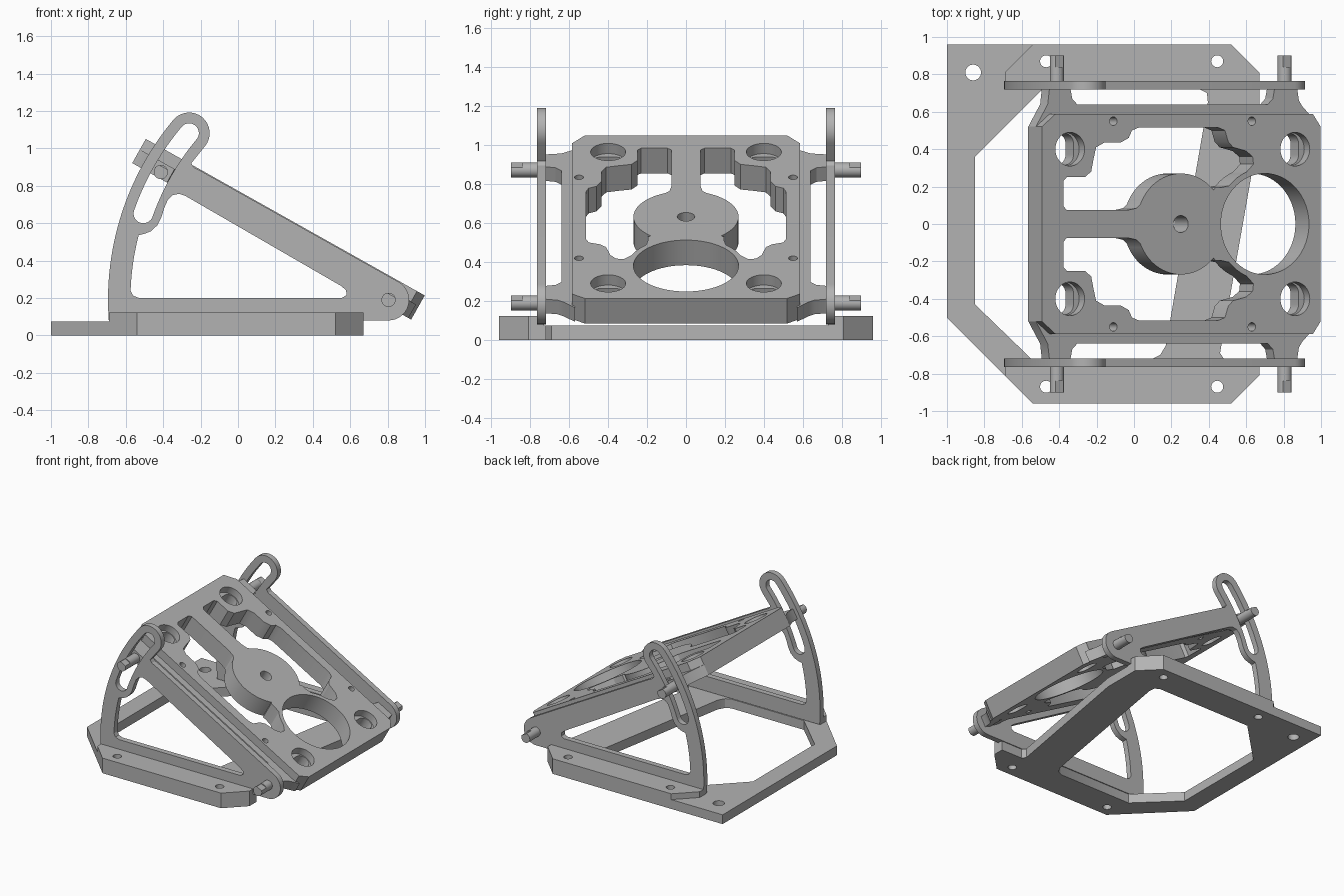
import bpy
import bmesh
from math import sin, cos, pi, radians
from mathutils import Matrix, Vector

if "Cube" in bpy.data.objects:
    bpy.data.objects.remove(bpy.data.objects["Cube"], do_unlink=True)

grey = bpy.data.materials.new("machined_grey")
grey.use_nodes = True
colour = (0.45, 0.45, 0.45, 1)
grey.diffuse_color = colour
grey.node_tree.nodes["Principled BSDF"].inputs["Base Color"].default_value = colour

PIVOT = Vector((0.805, 0, 0.19))
TILT = radians(29.3)
FLAT = Matrix.Identity(4)
UPRIGHT = Matrix.Rotation(pi / 2, 4, "X")          # drawing plane becomes x-z
TILTED = Matrix.Translation(PIVOT) @ Matrix.Rotation(TILT, 4, "Y")


def arc(centre, radius, start, end, steps=16):
    """Points along an arc, angles in degrees."""
    angles = [radians(start + (end - start) * i / steps) for i in range(steps + 1)]
    return [(centre[0] + radius * cos(a), centre[1] + radius * sin(a)) for a in angles]


def circle(x, y, radius, steps=40):
    return arc((x, y), radius, 0, 360, steps)[:-1]


def oval(x, y, half_x, half_y):
    """Slot with rounded ends, longest along y."""
    reach = half_y - half_x
    return arc((x, y + reach), half_x, 0, 180) + arc((x, y - reach), half_x, 180, 360)


def mirror(loop):
    return [(x, -y) for x, y in loop]


def prism(name, loops, low, high, frame=FLAT):
    """Extrude an outline (first loop) with holes (other loops)."""
    low, high = sorted((low, high))
    curve = bpy.data.curves.new(name, "CURVE")
    curve.dimensions = "2D"
    curve.fill_mode = "BOTH"
    curve.extrude = (high - low) / 2
    for loop in loops:
        spline = curve.splines.new("POLY")
        spline.points.add(len(loop) - 1)
        for point, (x, y) in zip(spline.points, loop):
            point.co = (x, y, 0, 1)
        spline.use_cyclic_u = True
    helper = bpy.data.objects.new(name + "_outline", curve)
    bpy.context.collection.objects.link(helper)
    graph = bpy.context.evaluated_depsgraph_get()
    mesh = bpy.data.meshes.new_from_object(helper.evaluated_get(graph))
    bpy.data.objects.remove(helper, do_unlink=True)
    bpy.data.curves.remove(curve)

    bm = bmesh.new()
    bm.from_mesh(mesh)
    bmesh.ops.remove_doubles(bm, verts=bm.verts, dist=0.0001)
    bmesh.ops.recalc_face_normals(bm, faces=bm.faces)
    bm.transform(frame @ Matrix.Translation((0, 0, (low + high) / 2)))
    bm.to_mesh(mesh)
    bm.free()
    mesh.materials.clear()
    mesh.materials.append(grey)
    obj = bpy.data.objects.new(name, mesh)
    bpy.context.collection.objects.link(obj)
    bpy.ops.object.select_all(action="DESELECT")
    obj.select_set(True)
    bpy.context.view_layer.objects.active = obj
    bpy.ops.object.shade_smooth_by_angle(angle=radians(30))
    return obj


# Base frame with a slanted cross band
base_outline = [(-1, .96), (.52, .96), (.67, .81), (.67, .5), (.46, -.69), (.48, -.72),
                (.67, -.72), (.67, -.81), (.52, -.96), (-.54, -.96), (-1, -.5)]
base_window = [(-.85, .36), (-.49, .72), (.35, .72), (.39, .7), (.395, .65),
               (.17, -.65), (.14, -.7), (.1, -.72), (-.55, -.72), (-.85, -.43)]
bolts = {s: [circle(x, s * .87, .032) for x in (-.47, .445)] for s in (1, -1)}
prism("base_frame", [base_outline, base_window, circle(-.86, .81, .042)]
      + bolts[1] + bolts[-1], 0, .075)

# Raised side blocks on the base
block = [(-.69, .73), (-.69, .81), (-.54, .96), (.52, .96), (.67, .81), (.67, .73)]
for side, s in (("back", 1), ("front", -1)):
    outline = block if s > 0 else mirror(block)
    prism(side + "_block", [outline] + bolts[s], .075, .122)

# Triangular side brackets with a curved adjusting slot around the pivot
hub = (PIVOT.x, PIVOT.z)
TOP, LOW, REACH = 140.1, 160.6, 1.39
slot_top = arc(hub, REACH, TOP, TOP, 1)[0]
slot_low = arc(hub, REACH, LOW, LOW, 1)[0]
bracket = (arc(hub, .11, -90, 60.7)
           + [(-.2, .88), (-.235, .897), (-.25, .92)]
           + arc(slot_top, .11, TOP - 180, TOP)
           + arc(hub, REACH + .11, TOP, 184.2, 32))
slot = (arc(slot_top, .052, TOP - 180, TOP)
        + arc(hub, REACH + .052, TOP, LOW)[1:-1]
        + arc(slot_low, .052, LOW, LOW + 180)
        + arc(hub, REACH - .052, LOW, TOP)[1:-1])
window = (arc(hub, 1.38, 178, 165.5)
          + [(-.5, .543), (-.465, .557), (-.43, .59), (-.41, .63), (-.395, .68), (-.375, .725),
             (-.35, .75), (-.315, .757), (-.28, .745), (.55, .265), (.578, .242),
             (.58, .215), (.555, .2), (-.53, .2), (-.56, .212)])
for side, s in (("back", 1), ("front", -1)):
    prism(side + "_bracket", [bracket, slot, window], -s * .72, -s * .765, UPRIGHT)

# Tilting plate: outline, side openings around the hub, ring hole, corner pockets
LEFT, RIGHT = -1.553, .157
half_edge = [(RIGHT, .52), (.11, .587), (-1.47, .587), (LEFT, .52)]
plate_outline = half_edge + mirror(half_edge)[::-1]
opening = ([(-1.02, .075), (-1.4, .075), (-1.42, .095), (-1.42, .23), (-1.4, .25),
            (-1.29, .25), (-1.25, .28), (-1.235, .35), (-1.22, .41), (-1.17, .435),
            (-1.07, .435), (-1.02, .46), (-1, .5), (-.96, .515), (-.47, .515),
            (-.43, .5), (-.41, .44), (-.38, .41), (-.3, .39), (-.26, .36), (-.255, .32)]
           + arc((-.185, 0), .3, 112, 137, 6) + [(-.45, .196), (-.49, .195)]
           + arc((-.7, 0), .27, 42, 157, 24) + [(-.97, .085)])
shared = [plate_outline, opening, mirror(opening),
          circle(-.7, 0, .045), circle(-.185, 0, .27, 64)]
shared += [circle(u, y, .023, 20) for u in (-1.114, -.265) for y in (-.55, .55)]
corners = [(u, y) for u in (-1.38, 0) for y in (-.4, .4)]
FLOOR, LEDGE, FACE = -.033, .055, .115
prism("tilt_plate_upper", shared + [circle(u, y, .09) for u, y in corners],
      LEDGE, FACE, TILTED)
prism("tilt_plate_lower", shared + [oval(u, y, .055, .085) for u, y in corners],
      FLOOR, LEDGE, TILTED)

# Side rails with pin lugs, and the pins with a flat on the tip
rail = [(LEFT, .52), (-1.48, .64), (-1.47, .72), (-1.34, .72), (-1.33, .67), (-1.3, .64),
        (-.13, .64), (-.1, .67), (-.09, .72), (.05, .72), (.06, .66), (.08, .63),
        (.14, .57), (.1, .575), (-1.48, .575)]
flat_tip = arc((0, 0), .038, 130, 410, 24)
for side, s in (("back", 1), ("front", -1)):
    prism(side + "_rail", [rail if s > 0 else mirror(rail)], FLOOR, LEDGE - .005, TILTED)
    for place, u in (("pivot", 0), ("slot", -1.396)):
        frame = TILTED @ Matrix.Translation((u, 0, 0)) @ UPRIGHT
        prism(f"{side}_{place}_pin", [circle(0, 0, .038, 32)], -s * .6, -s * .84, frame)
        prism(f"{side}_{place}_pin_tip", [flat_tip], -s * .84, -s * .9, frame)
